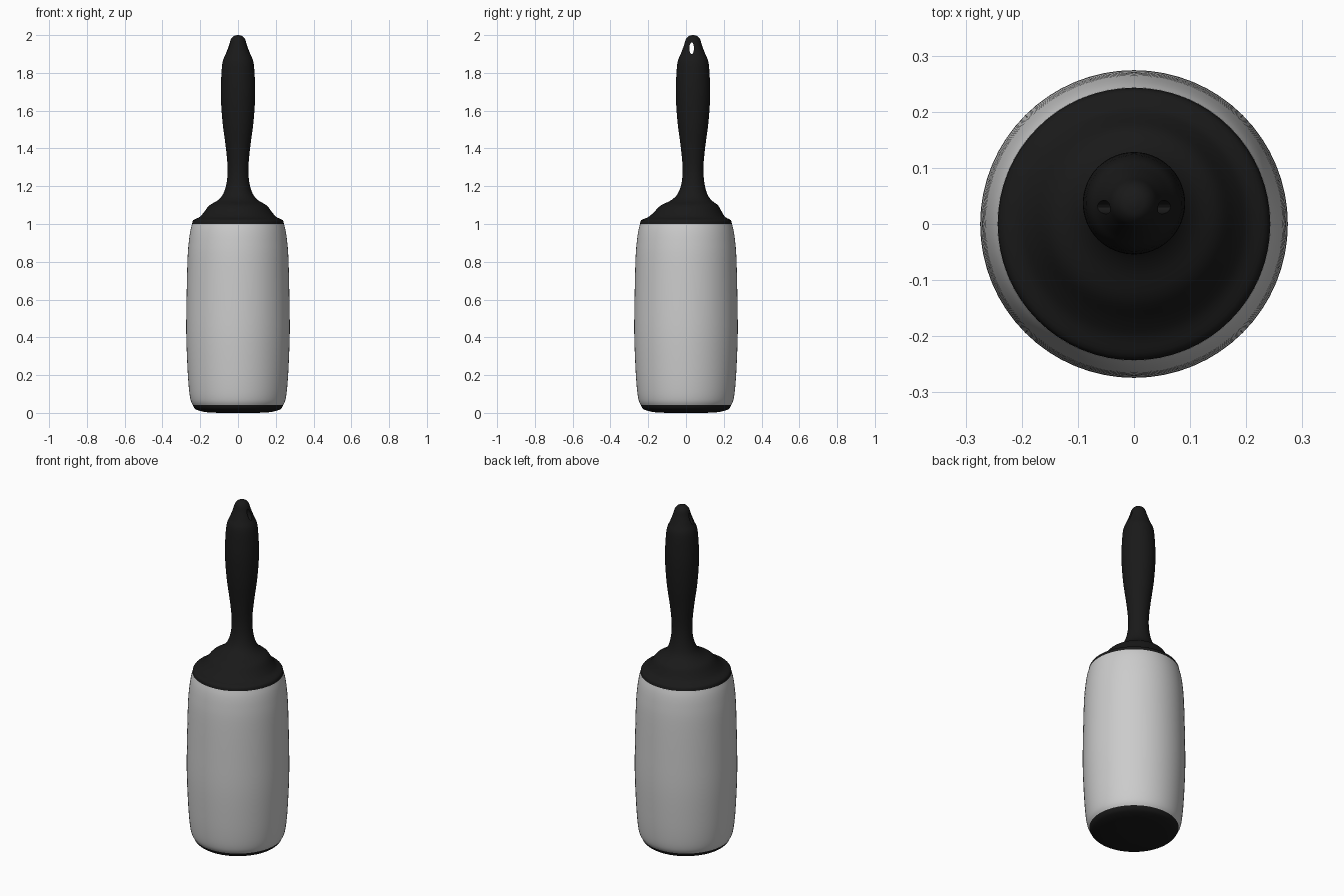
import bpy, bmesh
from math import sin, cos, pi
from mathutils import Vector

if "Cube" in bpy.data.objects:
    bpy.data.objects.remove(bpy.data.objects["Cube"])

SIDES = 64

black = bpy.data.materials.new("black_plastic")
black.diffuse_color = (0.01, 0.01, 0.01, 1)
black.use_nodes = True
black.node_tree.nodes["Principled BSDF"].inputs["Base Color"].default_value = black.diffuse_color


def smooth_profile(pts, steps=4):
    """Catmull-Rom refinement of (radius, z, y_offset) points."""
    p = [Vector(v) for v in pts]
    p = [p[0]] + p + [p[-1]]
    out = []
    for a, b, c, d in zip(p, p[1:], p[2:], p[3:]):
        for i in range(steps):
            t = i / steps
            out.append(0.5 * (2 * b + (c - a) * t + (2 * a - 5 * b + 4 * c - d) * t * t
                              + (3 * b - a - 3 * c + d) * t ** 3))
    return out + [p[-1]]


def loft(name, pts, mat=None, angle=40):
    """Stack round rings along z and cap both ends."""
    bm = bmesh.new()
    rings = []
    for r, z, y in smooth_profile(pts):
        rings.append([bm.verts.new((r * cos(2 * pi * i / SIDES), y + r * sin(2 * pi * i / SIDES), z))
                      for i in range(SIDES)])
    for a, b in zip(rings, rings[1:]):
        for i in range(SIDES):
            j = (i + 1) % SIDES
            bm.faces.new((a[i], a[j], b[j], b[i]))
    bm.faces.new(rings[0][::-1])
    bm.faces.new(rings[-1])
    me = bpy.data.meshes.new(name)
    bm.to_mesh(me)
    bm.free()
    ob = bpy.data.objects.new(name, me)
    bpy.context.collection.objects.link(ob)
    if mat:
        me.materials.append(mat)
    bpy.ops.object.select_all(action='DESELECT')
    ob.select_set(True)
    bpy.context.view_layer.objects.active = ob
    bpy.ops.object.shade_smooth_by_angle(angle=angle * pi / 180)
    return ob


# Sticky paper roll, slightly barrel shaped
loft("paper_roll", [(.238, .04, 0), (.25, .065, 0), (.259, .12, 0), (.267, .23, 0), (.274, .42, 0),
                    (.272, .62, 0), (.267, .82, 0), (.26, .91, 0), (.252, .965, 0), (.243, 1.0, 0)])

# Bottom end cap
loft("end_cap", [(.10, 0, 0), (.17, .004, 0), (.215, .015, 0), (.232, .027, 0), (.24, .045, 0)], black)

# Collar flowing into the offset grip
handle = loft("handle", [
    (.243, .998, 0), (.237, 1.02, 0), (.205, 1.036, .004), (.182, 1.06, .010), (.152, 1.098, .018),
    (.108, 1.125, .028), (.078, 1.16, .034), (.06, 1.22, .037), (.055, 1.30, .037), (.065, 1.41, .037),
    (.082, 1.54, .037), (.091, 1.68, .037), (.088, 1.79, .037), (.081, 1.86, .037), (.065, 1.90, .037),
    (.048, 1.945, .037), (.038, 1.977, .037), (.024, 1.994, .037), (.006, 2.0, .037)], black)

# Hanging slot through the tip
bpy.ops.mesh.primitive_cylinder_add(vertices=24, radius=1, depth=0.4, location=(0, .03, 1.93),
                                    rotation=(0, pi / 2, 0))
cutter = bpy.context.object
cutter.name = "slot_cutter"
cutter.scale = (.031, .012, 1)
cutter.hide_render = True
cutter.hide_viewport = False
cutter.display_type = 'WIRE'
cut = handle.modifiers.new("hanging_slot", 'BOOLEAN')
cut.object = cutter
cut.operation = 'DIFFERENCE'
cut.solver = 'EXACT'
